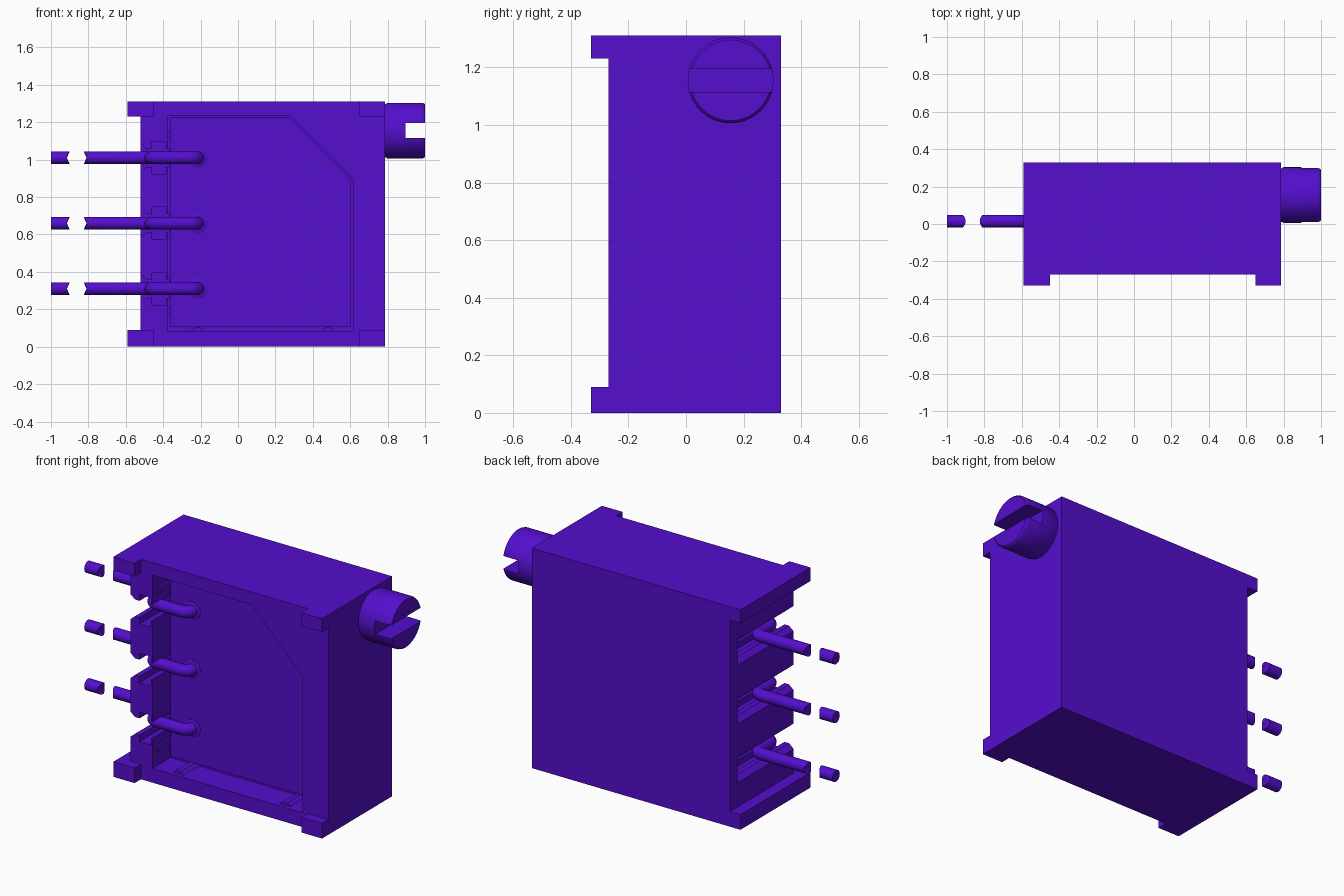
import bpy, bmesh, math
from mathutils import Vector

cube = bpy.data.objects.get("Cube")
if cube:
    bpy.data.objects.remove(cube, do_unlink=True)

# The single violet plastic colour
COLOUR = (0.089, 0.0044, 0.62, 1.0)
violet = bpy.data.materials.new("violet")
violet.use_nodes = True
violet.diffuse_color = COLOUR
bsdf = violet.node_tree.nodes["Principled BSDF"]
bsdf.inputs["Base Color"].default_value = COLOUR
bsdf.inputs["Roughness"].default_value = 0.6


def finish(name, bm, smooth=False):
    bmesh.ops.recalc_face_normals(bm, faces=bm.faces)
    me = bpy.data.meshes.new(name)
    bm.to_mesh(me)
    bm.free()
    if smooth:
        me.shade_smooth()
        me.set_sharp_from_angle(angle=math.radians(35))
    ob = bpy.data.objects.new(name, me)
    me.materials.append(violet)
    bpy.context.collection.objects.link(ob)
    return ob


def prism(name, outline, y0, y1):
    """Extrude an (x, z) outline along y."""
    bm = bmesh.new()
    face = bm.faces.new([bm.verts.new((x, y0, z)) for x, z in outline])
    ext = bmesh.ops.extrude_face_region(bm, geom=[face])
    verts = [v for v in ext["geom"] if isinstance(v, bmesh.types.BMVert)]
    bmesh.ops.translate(bm, verts=verts, vec=(0, y1 - y0, 0))
    return finish(name, bm)


def box(name, x0, x1, y0, y1, z0, z1):
    return prism(name, [(x0, z0), (x1, z0), (x1, z1), (x0, z1)], y0, y1)


def cut(ob, cutter):
    cutter.hide_render = True
    mod = ob.modifiers.new("cut", 'BOOLEAN')
    mod.operation = 'DIFFERENCE'
    mod.solver = 'EXACT'
    mod.object = cutter
    bpy.context.view_layer.update()
    bpy.context.view_layer.objects.active = ob
    bpy.ops.object.modifier_apply(modifier=mod.name)
    bpy.data.objects.remove(cutter, do_unlink=True)


def lathe(name, profile, centre, axis, segs=48):
    """Revolve (distance along axis, radius) points about the x or y axis."""
    bm = bmesh.new()
    rings = []
    for d, r in profile:
        ring = []
        for i in range(segs):
            a = 2 * math.pi * i / segs
            c, s = r * math.cos(a), r * math.sin(a)
            p = (d, c, s) if axis == 'x' else (c, d, s)
            ring.append(bm.verts.new(Vector(centre) + Vector(p)))
        rings.append(ring)
    for a, b in zip(rings, rings[1:]):
        for i in range(segs):
            j = (i + 1) % segs
            bm.faces.new((a[i], a[j], b[j], b[i]))
    bm.faces.new(rings[0])
    bm.faces.new(rings[-1])
    return finish(name, bm, True)


def fillet(points, radius, steps=7):
    """Round the right-angle corners of an (x, y) path."""
    pts = [Vector(p) for p in points]
    out = [pts[0]]
    for a, p, b in zip(pts, pts[1:], pts[2:]):
        u, v = (a - p).normalized(), (b - p).normalized()
        centre = p + (u + v) * radius
        for i in range(steps + 1):
            t = math.pi / 2 * i / steps
            out.append(centre - (v * math.cos(t) + u * math.sin(t)) * radius)
    return out + [pts[-1]]


def wire(name, path, z, r, start_dip=0.0, end_dip=0.0, segs=20):
    """Sweep a round section along a flat path; dips hollow out the broken ends."""
    bm = bmesh.new()
    rings = []
    last = len(path) - 1
    for k, p in enumerate(path):
        t = (path[min(k + 1, last)] - path[max(k - 1, 0)]).normalized()
        n = Vector((-t.y, t.x))
        ring = []
        for i in range(segs):
            a = 2 * math.pi * i / segs
            s = math.sin(a)
            shift = (k == last) * end_dip * s * s - (k == 0) * start_dip * s * s
            q = p + n * r * math.cos(a) + t * shift
            ring.append(bm.verts.new((q.x, q.y, z + r * s)))
        rings.append(ring)
    for a, b in zip(rings, rings[1:]):
        for i in range(segs):
            j = (i + 1) % segs
            bm.faces.new((a[i], a[j], b[j], b[i]))
    for ring, p in ((rings[0], path[0]), (rings[-1], path[-1])):
        c = bm.verts.new((p.x, p.y, z))
        for i in range(segs):
            bm.faces.new((ring[i], ring[(i + 1) % segs], c))
    return finish(name, bm, True)


PIN_Z = (0.31, 0.66, 1.01)
FRONT, BACK = -0.27, 0.33

# Housing with overhanging top and bottom lips on the pin side
housing = prism("housing", [(-0.59, 0), (0.785, 0), (0.785, 1.31), (-0.59, 1.31),
                            (-0.59, 1.23), (-0.52, 1.23), (-0.52, 0.09), (-0.59, 0.09)],
                FRONT, BACK)

# Shallow front recess with one clipped corner
cut(housing, prism("recess_cutter", [(-0.375, 0.085), (0.615, 0.085), (0.615, 0.895),
                                     (0.28, 1.235), (-0.375, 1.235)], FRONT - 0.05, -0.10))

# Stepped pin slots, flared at the outer edge
half = [(-0.56, 0.08), (-0.525, 0.08), (-0.49, 0.05), (-0.46, 0.05),
        (-0.46, 0.088), (-0.385, 0.088), (-0.385, 0.05), (-0.368, 0.05)]
for z in PIN_Z:
    outline = [(x, z + h) for x, h in half] + [(x, z - h) for x, h in reversed(half)]
    cut(housing, prism("slot_cutter", outline, FRONT - 0.05, 0.26))

# Cover plate inside the recess
prism("cover_plate", [(-0.36, 0.105), (0.605, 0.105), (0.605, 0.89),
                      (0.276, 1.225), (-0.36, 1.225)], -0.12, -0.09)

# Small crush ribs along the recess edges
for i, x in enumerate((-0.22, 0.48)):
    prism(f"bottom_rib_{i}", [(x - 0.04, 0.08), (x + 0.04, 0.08),
                              (x + 0.015, 0.102), (x - 0.015, 0.102)], -0.245, -0.10)
for i, z in enumerate((0.19, 1.13)):
    box(f"side_rib_{i}", -0.38, -0.362, -0.245, -0.10, z - 0.015, z + 0.015)

# Corner standoff feet
for x0, x1, side in ((-0.59, -0.45, "right"), (0.65, 0.785, "left")):
    for z0, z1, level in ((0, 0.09, "lower"), (1.23, 1.31, "upper")):
        box(f"{level}_{side}_foot", x0, x1, -0.33, FRONT, z0, z1)

# Bent lead wires, each with a broken-off end piece and a collar
R = 0.034
for i, z in enumerate(PIN_Z):
    path = fillet([(-0.81, 0.015), (-0.465, 0.015), (-0.465, -0.16),
                   (-0.215, -0.16), (-0.215, -0.09)], 0.045)
    wire(f"lead_{i}", path, z, R, start_dip=0.015)
    wire(f"lead_tip_{i}", [Vector((-1, 0.015)), Vector((-0.915, 0.015))], z, R, end_dip=0.015)
    lathe(f"lead_collar_{i}", [(-0.126, 0.045), (-0.122, 0.052), (-0.11, 0.052)],
          (-0.215, 0, z), 'y', 32)

# Slotted adjustment screw
screw = lathe("adjustment_screw", [(0.77, 0.143), (0.79, 0.143), (0.80, 0.149),
                                   (0.985, 0.149), (0.995, 0.146), (1.0, 0.14)],
              (0, 0.155, 1.155), 'x', 64)
cut(screw, box("screw_slot_cutter", 0.895, 1.1, -0.1, 0.4, 1.115, 1.195))
screw.data.set_sharp_from_angle(angle=math.radians(35))
